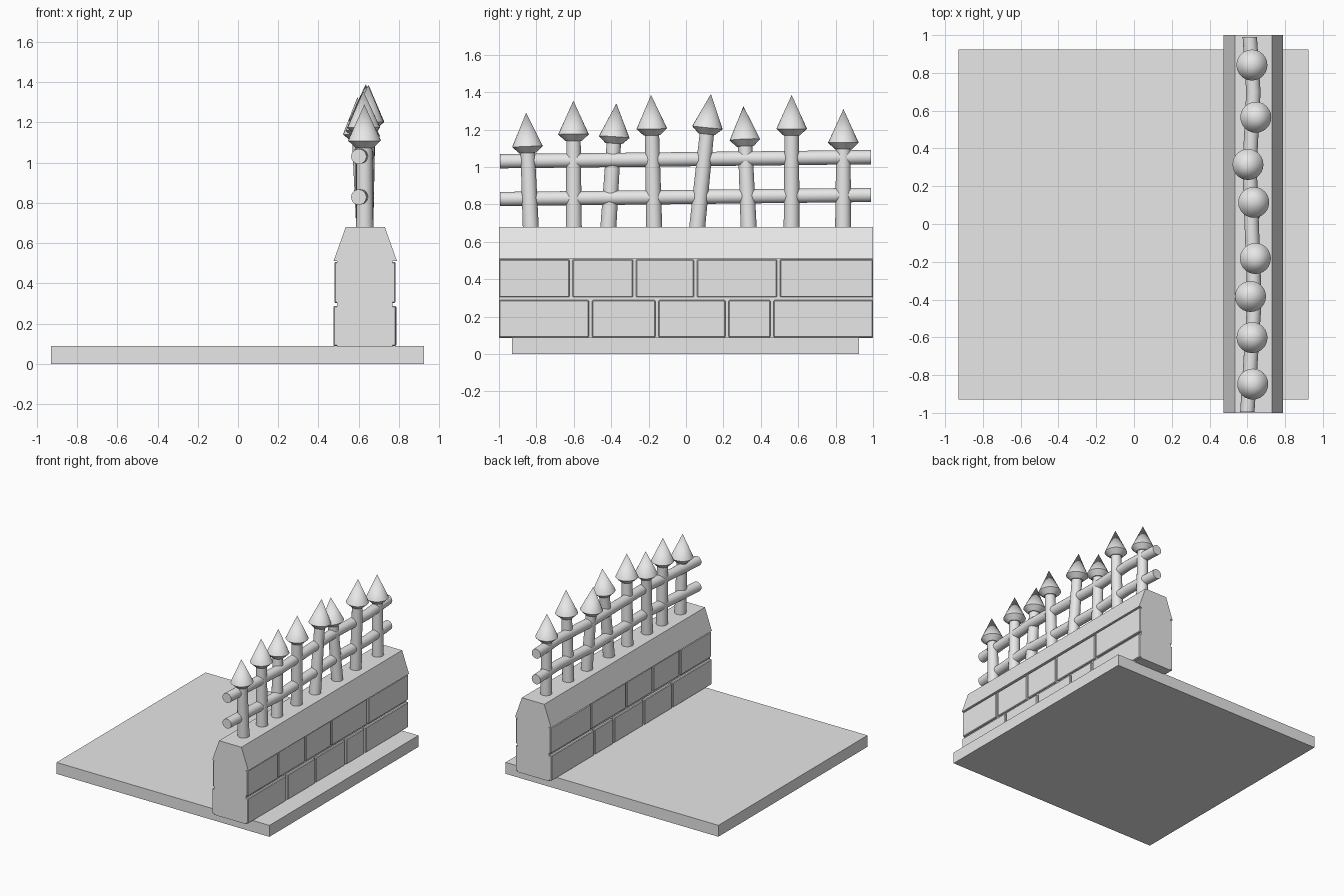
import bpy, bmesh, math, random
from mathutils import Vector, Matrix

random.seed(4)
if "Cube" in bpy.data.objects:
    bpy.data.objects.remove(bpy.data.objects["Cube"])

# One plain stone grey for everything
grey = bpy.data.materials.new("light_grey")
grey.use_nodes = True
grey.diffuse_color = (0.8, 0.8, 0.8, 1)
grey.node_tree.nodes["Principled BSDF"].inputs["Base Color"].default_value = (0.8, 0.8, 0.8, 1)


def finish(name, bm, smooth=False):
    bmesh.ops.recalc_face_normals(bm, faces=bm.faces[:])
    mesh = bpy.data.meshes.new(name)
    bm.to_mesh(mesh)
    bm.free()
    mesh.materials.append(grey)
    obj = bpy.data.objects.new(name, mesh)
    bpy.context.scene.collection.objects.link(obj)
    if smooth:
        mesh.shade_smooth()
        mesh.set_sharp_from_angle(angle=math.radians(35))
    return obj


def box(name, x, y, z, bevel=0):
    bm = bmesh.new()
    bmesh.ops.create_cube(bm, size=1)
    for v in bm.verts:
        v.co = Vector([sum(r) / 2 + c * (r[1] - r[0]) for c, r in zip(v.co, (x, y, z))])
    if bevel:
        bmesh.ops.bevel(bm, geom=bm.edges[:], offset=bevel, segments=1, affect='EDGES')
    return finish(name, bm)


def prism(name, profile, y0, y1):
    # Extrude an x-z outline along y
    bm = bmesh.new()
    face = bm.faces.new([bm.verts.new((x, y0, z)) for x, z in profile])
    new = bmesh.ops.extrude_face_region(bm, geom=[face])["geom"]
    bmesh.ops.translate(bm, verts=[v for v in new if isinstance(v, bmesh.types.BMVert)],
                        vec=(0, y1 - y0, 0))
    return finish(name, bm)


def tube(name, path, radius, sides=20):
    # Round bar whose rings lie in the x-z plane
    bm = bmesh.new()
    angles = [math.tau * i / sides for i in range(sides)]
    rings = [[bm.verts.new((x + radius * math.cos(a), y, z + radius * math.sin(a)))
              for a in angles] for x, y, z in path]
    for a, b in zip(rings, rings[1:]):
        for i in range(sides):
            j = (i + 1) % sides
            bm.faces.new((a[i], a[j], b[j], b[i]))
    bm.faces.new(rings[0])
    bm.faces.new(rings[-1])
    return finish(name, bm, True)


def cone(bm, r1, r2, z1, z2, cap):
    bmesh.ops.create_cone(bm, cap_ends=cap, segments=24, radius1=r1, radius2=r2,
                          depth=z2 - z1, matrix=Matrix.Translation((0, 0, (z1 + z2) / 2)))


def picket(index, foot, tip):
    # Leaning post with a pointed head, built upright then turned along its axis
    axis = tip - foot
    length = axis.length
    place = Matrix.Translation(foot) @ Vector((0, 0, 1)).rotation_difference(axis).to_matrix().to_4x4()
    post = bmesh.new()
    cone(post, 0.043, 0.038, -0.03, length - 0.18, True)
    head = bmesh.new()
    cone(head, 0.045, 0.082, length - 0.215, length - 0.18, False)
    cone(head, 0.082, 0, length - 0.18, length, False)
    bmesh.ops.remove_doubles(head, verts=head.verts[:], dist=0.0005)
    bmesh.ops.holes_fill(head, edges=head.edges[:], sides=0)
    for name, bm in (("post", post), ("spearhead", head)):
        bmesh.ops.transform(bm, matrix=place, verts=bm.verts[:])
        finish(f"{name}_{index}", bm, True)


# Ground slab
box("ground_slab", (-0.93, 0.925), (-0.93, 0.925), (0, 0.09))

# Wall: recessed core, two brick courses and a sloped coping
box("wall_core", (0.493, 0.768), (-1, 1), (0.085, 0.53))
courses = (("lower_brick", (0.09, 0.288), (0.476, 0.784), (-0.51, -0.155, 0.22, 0.46)),
           ("upper_brick", (0.304, 0.506), (0.48, 0.782), (-0.615, -0.275, 0.05, 0.495)))
for name, z, x, joints in courses:
    stops = (-1.007, *joints, 1.007)
    for i, (a, b) in enumerate(zip(stops, stops[1:])):
        d = random.uniform(-0.003, 0.003)
        box(f"{name}_{i + 1}", (x[0] + d, x[1] - d), (a + 0.008, b - 0.008), z, 0.005)
prism("coping", [(0.475, 0.511), (0.535, 0.68), (0.73, 0.68), (0.79, 0.511)], -1, 1)

# Pickets: foot y, tip y, tip x, tip height
pickets = [(-0.83, -0.855, 0.628, 1.29), (-0.60, -0.602, 0.623, 1.355),
           (-0.415, -0.372, 0.612, 1.34), (-0.17, -0.187, 0.647, 1.385),
           (0.06, 0.133, 0.635, 1.39), (0.335, 0.307, 0.593, 1.325),
           (0.565, 0.565, 0.65, 1.385), (0.84, 0.842, 0.622, 1.31)]
for i, (foot_y, tip_y, tip_x, top) in enumerate(pickets):
    picket(i + 1, Vector((0.63, foot_y, 0.68)), Vector((tip_x, tip_y, top)))

# Two slightly bent rails
bends = ((-0.995, 0.6), (-0.4, 0.638), (0.3, 0.612), (0.7, 0.632), (0.99, 0.613))
for name, z in (("lower_rail", 0.84), ("upper_rail", 1.042)):
    tube(name, [(x, y, z + 0.011 * y) for y, x in bends], 0.038)
